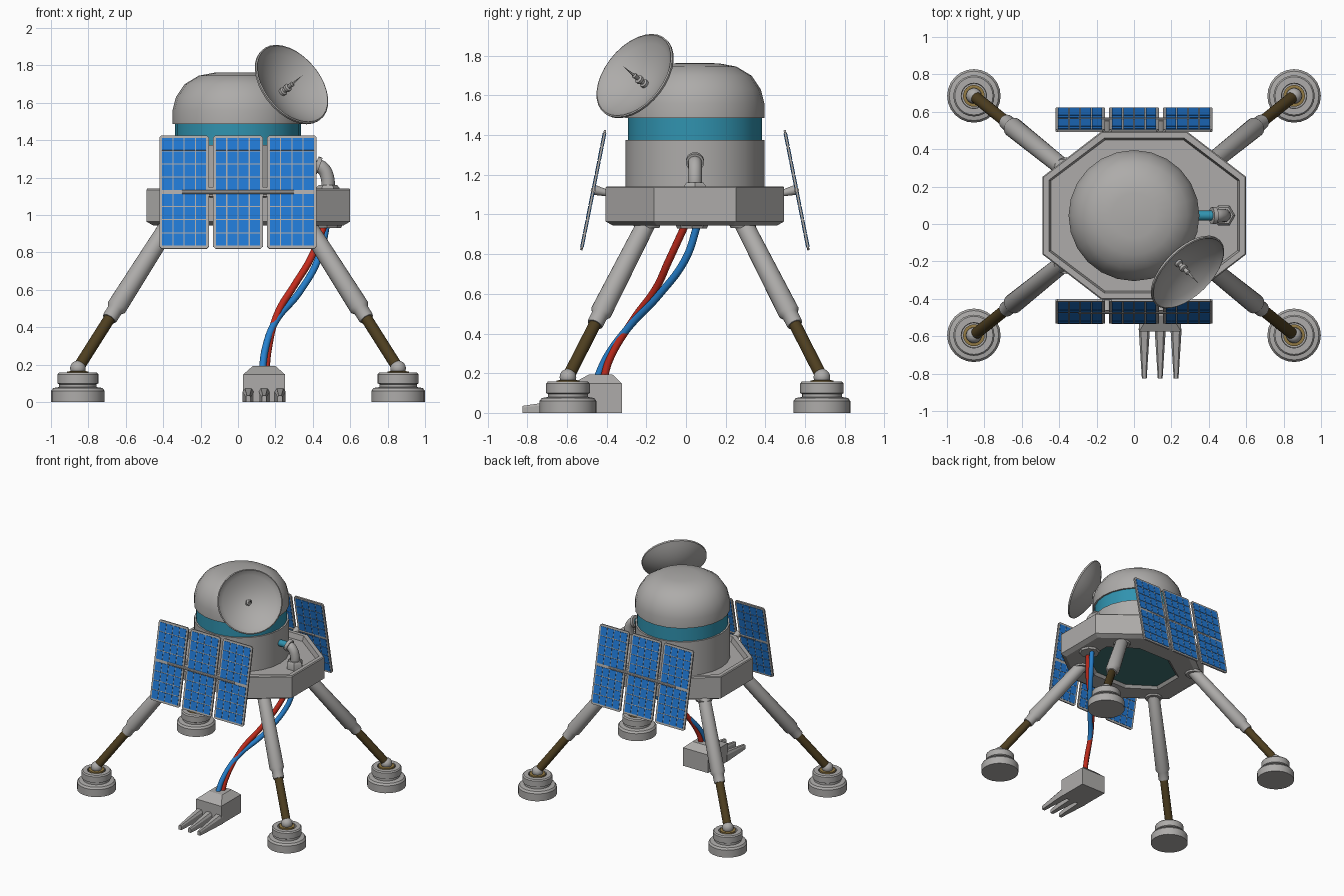
import bpy, bmesh, math
from mathutils import Vector, Matrix

if "Cube" in bpy.data.objects:
    bpy.data.objects.remove(bpy.data.objects["Cube"])

CY = 0.045  # middle of the hull along y


def mat(name, r, g, b):
    m = bpy.data.materials.new(name)
    m.diffuse_color = (r, g, b, 1)
    m.use_nodes = True
    m.node_tree.nodes["Principled BSDF"].inputs["Base Color"].default_value = m.diffuse_color
    return m


GREY = mat("hull grey", 0.42, 0.41, 0.40)
TEAL = mat("teal band", 0.03, 0.29, 0.43)
DARK_TEAL = mat("dark teal", 0.05, 0.17, 0.17)
BROWN = mat("dark bronze", 0.075, 0.048, 0.014)
GOLD = mat("gold ring", 0.30, 0.20, 0.06)
BLUE = mat("cell blue", 0.015, 0.19, 0.66)
RED = mat("cable red", 0.55, 0.025, 0.012)
CABLE = mat("cable blue", 0.02, 0.22, 0.62)


def finish(name, bm, mats, matrix=None, angle=35):
    bmesh.ops.remove_doubles(bm, verts=bm.verts, dist=1e-5)
    bmesh.ops.recalc_face_normals(bm, faces=bm.faces)
    me = bpy.data.meshes.new(name)
    bm.to_mesh(me)
    bm.free()
    for m in mats:
        me.materials.append(m)
    for p in me.polygons:
        p.use_smooth = True
    me.set_sharp_from_angle(angle=math.radians(angle))
    ob = bpy.data.objects.new(name, me)
    bpy.context.collection.objects.link(ob)
    if matrix:
        ob.matrix_world = matrix
    return ob


def loft(name, loops, mats, matrix=None, angle=35):
    """Skin a list of equal-length point loops and cap both ends."""
    bm = bmesh.new()
    rows = [[bm.verts.new(p) for p in loop] for loop in loops]
    n = len(rows[0])
    first = bm.faces.new(rows[0])
    for a, b in zip(rows, rows[1:]):
        for i in range(n):
            bm.faces.new((a[i], a[(i + 1) % n], b[(i + 1) % n], b[i]))
    bm.faces.new(rows[-1])
    first.material_index = len(mats) - 1
    return finish(name, bm, mats, matrix, angle)


def lathe(name, profile, m, origin=(0, 0, 0), axis=(0, 0, 1), segs=24):
    loops = [[(max(r, 1e-4) * math.cos(t), max(r, 1e-4) * math.sin(t), z)
              for t in (2 * math.pi * i / segs for i in range(segs))] for r, z in profile]
    q = Vector(axis).to_track_quat('Z', 'Y')
    return loft(name, loops, [m], Matrix.Translation(origin) @ q.to_matrix().to_4x4())


def rod(name, a, b, r0, r1, m, segs=20):
    d = Vector(b) - Vector(a)
    return lathe(name, [(r0, 0), (r1, d.length)], m, a, d, segs)


def ball(name, c, r, m):
    lathe(name, [(r * math.sin(math.pi * i / 10), -r * math.cos(math.pi * i / 10))
                 for i in range(11)], m, c)


def tube(name, pts, r, m):
    cu = bpy.data.curves.new(name, 'CURVE')
    cu.dimensions = '3D'
    cu.bevel_depth = r
    cu.bevel_resolution = 4
    cu.use_fill_caps = True
    s = cu.splines.new('BEZIER')
    s.bezier_points.add(len(pts) - 1)
    for bp, p in zip(s.bezier_points, pts):
        bp.co = p
        bp.handle_left_type = bp.handle_right_type = 'AUTO'
    cu.materials.append(m)
    ob = bpy.data.objects.new(name, cu)
    bpy.context.collection.objects.link(ob)


def rect(x0, x1, y0, y1, z):
    return [(x0, y0, z), (x1, y0, z), (x1, y1, z), (x0, y1, z)]


# Octagonal deck: recessed belly panel, chamfered edge, sunken top tray
def octagon(inset, z):
    hx, hy = 0.545 - inset, 0.45 - inset
    kx, ky = hx * 0.42, hy * 0.46
    return [(0.055 + x, CY + y, z) for x, y in
            ((hx, -ky), (hx, ky), (kx, hy), (-kx, hy), (-hx, ky), (-hx, -ky), (-kx, -hy), (kx, -hy))]


loft("deck", [octagon(i, z) for i, z in
              ((0.20, 0.965), (0.18, 0.945), (0.035, 0.945), (0, 0.965), (0, 1.135),
               (0.006, 1.142), (0.036, 1.142), (0.046, 1.10))], [GREY, DARK_TEAL], angle=20)

# Cabin drum, teal band and dome
C = (0, CY, 0)
lathe("cabin_drum", [(0.35, 1.09), (0.35, 1.375)], GREY, C)
lathe("cabin_band", [(0.337, 1.37), (0.337, 1.49)], TEAL, C)
lathe("dome", [(0.35, 1.486), (0.35, 1.56), (0.332, 1.63), (0.285, 1.70), (0.21, 1.745),
               (0.12, 1.762), (0, 1.763)], GREY, C)

# Four legs with feet
for sx in (-1, 1):
    for sy in (-1, 1):
        foot = Vector((sx * 0.856, CY + sy * 0.64, 0))
        low = foot + Vector((0, 0, 0.18))
        top = Vector((sx * 0.362, CY + sy * 0.242, 0.96))
        at = lambda t: low.lerp(top, t)
        lathe("foot", [(0, 0), (0.143, 0), (0.143, 0.06), (0.132, 0.075), (0.10, 0.08),
                       (0.10, 0.095), (0.11, 0.10), (0.11, 0.148), (0.102, 0.157),
                       (0.068, 0.157), (0.066, 0.125), (0, 0.125)], GREY, foot)
        lathe("foot_ring", [(0, 0.12), (0.058, 0.12), (0.058, 0.162), (0.045, 0.165), (0, 0.15)],
              GOLD, foot)
        ball("ankle_ball", low, 0.042, GREY)
        rod("lower_strut", at(0), at(0.45), 0.031, 0.031, BROWN)
        d = top - low
        L = d.length
        lathe("upper_strut", [(0, 0.34 * L), (0.038, 0.34 * L), (0.041, 0.35 * L), (0.041, 0.40 * L),
                              (0.054, 0.42 * L), (0.047, L)], GREY, low, d)
        lathe("leg_flange", [(0.062, 0.932), (0.07, 0.95)], GREY, (top.x, top.y, 0), segs=12)

# Two solar arrays of three panels, cells showing on both faces
W, H, T = 0.265, 0.617, 0.012
for side, label in ((-1, "front"), (1, "back")):
    tilt = Matrix.Rotation(side * math.atan2(0.12, 0.605), 4, 'X')
    y = CY + side * 0.5125
    for k in (-1, 0, 1):
        M = Matrix.Translation((k * 0.288, y, 1.1225)) @ tilt
        c = 0.012
        outline = [(-W/2 + c, -H/2), (W/2 - c, -H/2), (W/2, -H/2 + c), (W/2, H/2 - c),
                   (W/2 - c, H/2), (-W/2 + c, H/2), (-W/2, H/2 - c), (-W/2, -H/2 + c)]
        loft(label + "_panel_frame", [[(x, s * T / 2, z) for x, z in outline] for s in (-1, 1)],
             [GREY], M)
        bm = bmesh.new()
        cw, ch = (W - 0.024) / 4, (H - 0.042) / 8
        for i in range(4):
            for j in range(8):
                x = (i - 1.5) * cw
                z = (j - 3.5) * ch + (0.008 if j > 3 else -0.008)
                bmesh.ops.create_cube(bm, size=1, matrix=Matrix.Translation((x, 0, z)) @
                                      Matrix.Diagonal((cw - 0.006, T + 0.006, ch - 0.006, 1)))
        finish(label + "_solar_cells", bm, [BLUE], M)
    rod(label + "_panel_bar", (-0.3, y, 1.1225), (0.3, y, 1.1225), 0.013, 0.013, GREY, 10)
    for x in (-0.144, 0.144):
        rod(label + "_panel_mount", (x, CY + side * 0.43, 1.105), (x, y, 1.125), 0.015, 0.026, GREY, 12)

# Dish antenna with feed spike
n = Vector((0.6, -0.61, 0.5)).normalized()
v = Vector((0.289, -0.26, 1.70)) - n * 0.088
R = 0.242
outer = [(R * i / 8, 0.088 * (i / 8) ** 2 - 0.012) for i in range(9)]
inner = [((R - 0.012) * i / 8, 0.084 * (i / 8) ** 2) for i in range(8, -1, -1)]
lathe("dish", outer + [(R + 0.001, 0.088), (R - 0.006, 0.092)] + inner, GREY, v, n, 32)
rod("dish_mount", v - n * 0.10, v, 0.05, 0.035, GREY)
lathe("dish_feed", [(0, -0.005), (0.022, -0.005), (0.022, 0.015), (0.012, 0.02), (0.012, 0.035),
                    (0.022, 0.04), (0.022, 0.055), (0.010, 0.06), (0.014, 0.09), (0.006, 0.095),
                    (0, 0.185)], GREY, v, n, 12)

# Side pipe: teal stub, elbow and hexagonal base
rod("pipe_stub", (0.33, CY, 1.265), (0.44, CY, 1.265), 0.026, 0.026, TEAL)
rod("pipe_collar", (0.415, CY, 1.27), (0.437, CY, 1.262), 0.046, 0.046, GREY)
tube("pipe_elbow", [(0.42, CY, 1.268), (0.455, CY, 1.248), (0.478, CY, 1.20), (0.48, CY, 1.11)],
     0.036, GREY)
lathe("pipe_base", [(0.062, 1.09), (0.062, 1.145), (0.05, 1.16)], GREY, (0.48, CY, 0), segs=6)

# Cables from the belly to the scoop
lathe("cable_port", [(0.075, 0.93), (0.085, 0.95)], GREY, (0.475, 0.03, 0), segs=8)
tube("blue_cable", [(0.475, 0.06, 0.955), (0.435, 0.0, 0.78), (0.33, -0.14, 0.59),
                    (0.20, -0.29, 0.43), (0.145, -0.40, 0.28), (0.13, -0.45, 0.17)], 0.019, CABLE)
tube("red_cable", [(0.465, 0.0, 0.955), (0.385, -0.09, 0.76), (0.305, -0.15, 0.63),
                   (0.21, -0.265, 0.47), (0.16, -0.385, 0.27), (0.15, -0.415, 0.17)], 0.019, RED)

# Scoop body with three fingers
loft("scoop_body", [rect(0.027, 0.252, -0.575, -0.322, 0), rect(0.027, 0.252, -0.575, -0.322, 0.147),
                    rect(0.08, 0.20, -0.49, -0.37, 0.193)], [GREY], angle=20)
for x in (0.055, 0.14, 0.225):
    loft("scoop_finger", [[(x - w, y, 0), (x + w, y, 0), (x + w, y, h * 0.75), (x + w * 0.6, y, h),
                           (x - w * 0.6, y, h), (x - w, y, h * 0.75)]
                          for y, w, h in ((-0.56, 0.03, 0.075), (-0.825, 0.013, 0.035))],
         [GREY], angle=20)
